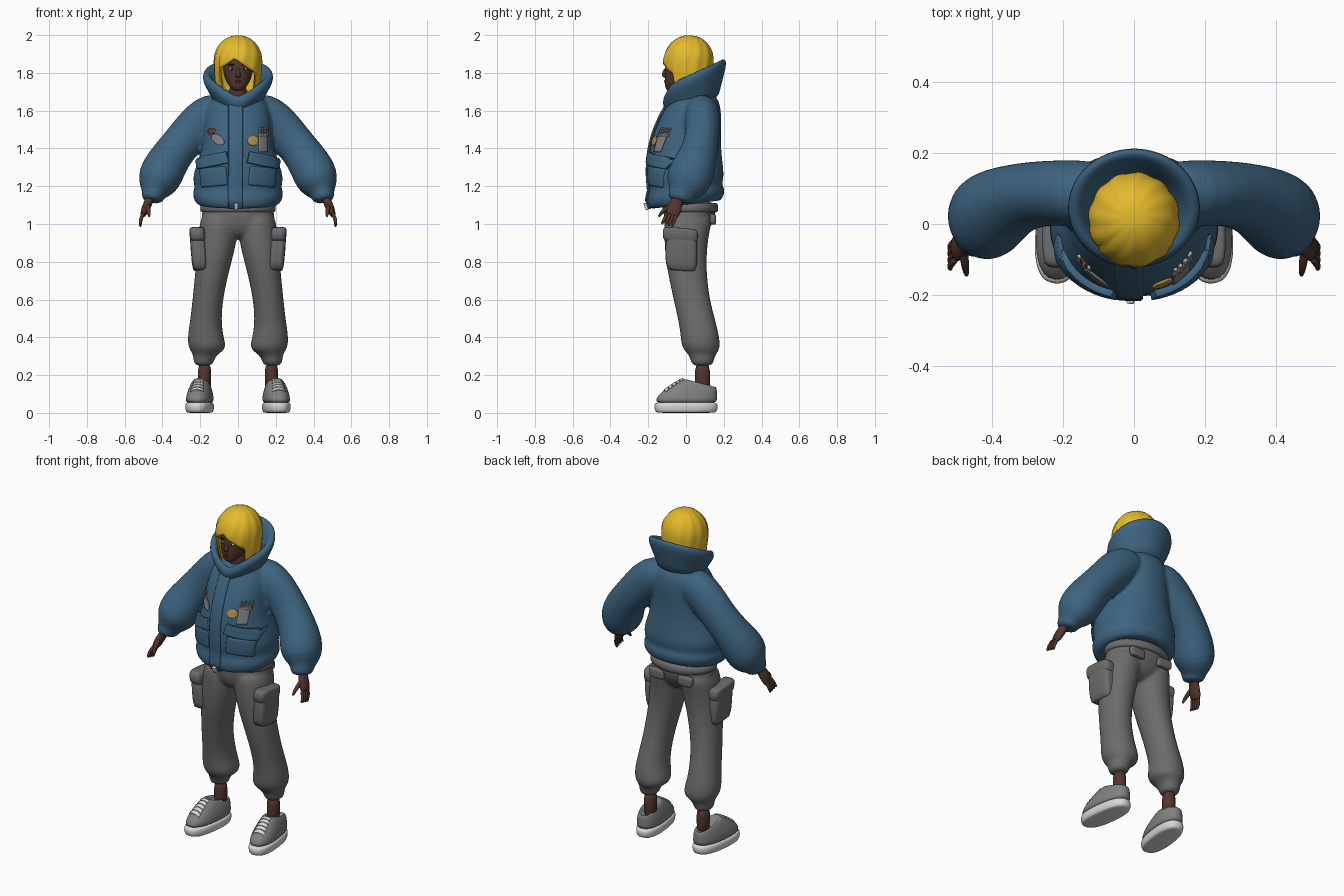
import bpy, bmesh, math
from mathutils import Vector, Matrix
from mathutils.bvhtree import BVHTree

cube = bpy.data.objects.get("Cube")
if cube:
    bpy.data.objects.remove(cube, do_unlink=True)

def material(name, *rgb):
    m = bpy.data.materials.new(name)
    m.use_nodes = True
    m.diffuse_color = (*rgb, 1)
    m.node_tree.nodes["Principled BSDF"].inputs["Base Color"].default_value = (*rgb, 1)
    return m

BLUE = material("jacket blue", .048, .127, .215)
YELLOW = material("hair yellow", .78, .49, .025)
SKIN = material("dark skin", .085, .036, .026)
GREY = material("trouser grey", .15, .15, .15)
SHOE = material("shoe grey", .22, .22, .22)
WHITE = material("sole white", .68, .68, .66)
OCHRE = material("patch ochre", .45, .29, .06)
CREAM = material("patch cream", .5, .45, .35)
RUST = material("lip rust", .13, .04, .03)
DARK = material("brow dark", .02, .012, .01)

def finish(name, bm, mat, subdiv):
    bmesh.ops.recalc_face_normals(bm, faces=bm.faces)
    me = bpy.data.meshes.new(name)
    bm.to_mesh(me)
    bm.free()
    me.shade_smooth()
    me.materials.append(mat)
    ob = bpy.data.objects.new(name, me)
    bpy.context.collection.objects.link(ob)
    mod = ob.modifiers.new("round", 'SUBSURF')
    mod.levels = mod.render_levels = subdiv
    return ob

def skin(name, rows, mat, wrap=True, caps=(0, -1), subdiv=1):
    """Mesh over successive rows of points."""
    bm = bmesh.new()
    rows = [[bm.verts.new(p) for p in row] for row in rows]
    for a, b in zip(rows, rows[1:]):
        for i in range(0 if wrap else 1, len(a)):
            bm.faces.new((a[i - 1], a[i], b[i], b[i - 1]))
    for k in caps:
        bm.faces.new(rows[k])
    return finish(name, bm, mat, subdiv)

def thicken(ob, thick, offset, aim):
    """Turn an open sheet away from the aim and give it thickness."""
    if sum(f.normal.dot(aim) for f in ob.data.polygons) > 0:
        ob.data.flip_normals()
    sol = ob.modifiers.new("thickness", 'SOLIDIFY')
    sol.thickness, sol.offset = thick, offset

def tube(name, frames, mat, n, power, s):
    """Closed skin over rings given as centre and two half-axes."""
    def bend(c):
        return math.copysign(abs(c) ** (2 / power), c)
    turns = [math.tau * i / n for i in range(n)]
    rows = [[p + u * bend(math.cos(a)) + v * bend(math.sin(a)) for a in turns] for p, u, v in frames]
    return skin(name, [[(s * q.x, q.y, q.z) for q in row] for row in rows], mat)

def loft(name, rows, mat, n=28, power=2.0, s=1):
    """Stack of ellipses: (cx, cy, cz, rx, ry[, tilt])."""
    return tube(name, [(Vector(r[:3]), Vector((r[3], 0, 0)), Vector((0, r[4], r[4] * sum(r[5:])))) for r in rows], mat, n, power, s)

def sweep(name, rows, mat, n=16, s=1):
    """Tube along a path: (x, y, z, radius across, radius front to back)."""
    pts, frames = [Vector(r[:3]) for r in rows], []
    for k, (p, r) in enumerate(zip(pts, rows)):
        t = (pts[min(k + 1, len(pts) - 1)] - pts[max(k - 1, 0)]).normalized()
        v = (Vector((0, 1, 0)) - t * t.y).normalized()
        frames.append((p, t.cross(v) * r[3], v * r[4]))
    return tube(name, frames, mat, n, 2, s)

def ball(name, x, y, z, rx, ry, rz, mat):
    loft(name, [(x, y, z + rz * k, rx * w, ry * w) for k, w in ((-1, .2), (-.6, .8), (0, 1), (.6, .8), (1, .2))], mat, 12)

def fuse(name, parts, mat):
    """Merge overlapping parts into one soft skin."""
    bm = bmesh.new()
    for ob in parts:
        bm.from_mesh(ob.data)
        bpy.data.objects.remove(ob, do_unlink=True)
    ob = finish(name, bm, mat, 1)
    mesh = ob.modifiers.new("fuse", 'REMESH')
    mesh.mode, mesh.voxel_size, mesh.use_smooth_shade = 'VOXEL', .01, True
    ob.modifiers.new("soften", 'SMOOTH').iterations = 3

def surface(ob):
    return BVHTree.FromObject(ob, bpy.context.evaluated_depsgraph_get())

def plate(name, tree, x, z, w, h, mat, thick=.006, turn=0, disc=False, n=8, down=False):
    """Panel laid on a surface from the front, or from above."""
    rows, rot = [], Matrix.Rotation(turn, 2)
    aim = Vector((0, 0, -1)) if down else Vector((0, 1, 0))
    for j in range(n + 1):
        rows.append([])
        for i in range(n + 1):
            u, v = 2 * i / n - 1, 2 * j / n - 1
            if disc:
                u, v = u * math.sqrt(1 - v * v / 2), v * math.sqrt(1 - u * u / 2)
            p = Vector((x, z)) + rot @ Vector((u * w / 2, v * h / 2))
            start = Vector((p.x, p.y, 1)) if down else Vector((p.x, -1, p.y))
            rows[-1].append(tree.ray_cast(start, aim)[0] or tree.find_nearest(start)[0])
    ob = skin(name, rows, mat, False, (), 0)
    thicken(ob, thick, 1, aim)
    if thick > .01:
        ob.modifiers.new("soft edge", 'BEVEL').width = .006
    return ob

# Jacket body with gathered hem, higher at the back
jacket = loft("jacket_body", [
    (0, 0, 1.11, .17, .15, .12), (0, -.002, 1.094, .21, .185, .12), (0, -.002, 1.13, .237, .205, .12), (0, 0, 1.17, .242, .205, .1),
    (0, 0, 1.192, .226, .188, .08), (0, 0, 1.24, .243, .202, .04), (0, -.002, 1.3, .225, .199), (0, -.005, 1.4, .19, .19),
    (0, .01, 1.5, .18, .175), (0, .03, 1.58, .178, .158), (0, .045, 1.65, .155, .133), (0, .045, 1.7, .11, .1)], BLUE, 36, 2.15)
body = surface(jacket)
# Tall padded collar, dipping to a V in front
collar = loft("collar", [
    (0, .05, 1.62, .125, .12, .25), (0, .048, 1.68, .142, .135, .32), (0, .045, 1.73, .172, .158, .42), (0, .045, 1.775, .191, .172, .46),
    (0, .045, 1.805, .18, .16, .46), (0, .045, 1.802, .153, .14, .46), (0, .035, 1.76, .128, .122, .45), (0, .03, 1.65, .09, .09, .3)], BLUE, 36)
for v in collar.data.vertices:
    if v.co.y < .02 and v.co.z > 1.62:
        v.co.z -= .06 * max(0, 1 - abs(v.co.x) / .13)
# Placket, zip and chest patches
plate("front_placket", body, -.013, 1.365, .075, .565, BLUE, .014, n=12)
plate("zip_pull", body, -.01, 1.1, .022, .025, WHITE, .022)
plate("ochre_patch", body, .078, 1.44, .056, .05, OCHRE, disc=True)
plate("grey_patch", body, .13, 1.43, .045, .1, SHOE)
plate("right_grey_patch", body, -.105, 1.445, .075, .045, SHOE, turn=-.6, disc=True)
plate("rust_patch", body, -.138, 1.492, .035, .03, RUST, disc=True)
for i in range(4):
    for j in range(4):
        plate("patch_dot", body, .115 + .013 * i, 1.465 + .013 * j, .008, .007, CREAM, .008, n=1)
        if i < 3 and j < 3:
            plate("right_patch_dot", body, -.15 + .013 * i, 1.475 + .013 * j, .007, .006, CREAM, .008, n=1)
# Trouser seat and waistband
seat = loft("trouser_seat", [(0, .02, 1.14, .18, .135), (0, .02, 1.05, .197, .142), (0, .01, .98, .19, .122),
                             (0, .005, .94, .13, .09), (0, .005, .92, .07, .06)], GREY)
loft("waistband", [(0, .022, 1.06, .19, .14), (0, .022, 1.063, .203, .15), (0, .022, 1.11, .2, .148), (0, .022, 1.113, .185, .14)], GREY)

jacket_parts, trouser_parts = [jacket], [seat]
for s, side in ((1, "left"), (-1, "right")):
    # Pocket with flap, and puffed sleeve
    plate(side + "_pocket", body, s * .127, 1.25, .14, .1, BLUE, .011, -.1 * s)
    plate(side + "_pocket_flap", body, s * .13, 1.335, .16, .06, BLUE, .02, -.22 * s)
    jacket_parts.append(sweep(side + "_sleeve", [
        (.06, .08, 1.605, .08, .08), (.13, .085, 1.595, .107, .095), (.2, .088, 1.54, .115, .093), (.285, .085, 1.445, .103, .092),
        (.35, .065, 1.365, .106, .103), (.402, .033, 1.28, .12, .122), (.428, .004, 1.212, .11, .122), (.445, -.015, 1.168, .068, .08),
        (.45, -.028, 1.15, .06, .068), (.456, -.035, 1.115, .056, .066)], BLUE, 24, s))
    # Hand
    sweep(side + "_hand", [(.455, -.035, 1.16, .026, .03), (.47, -.045, 1.125, .023, .029), (.485, -.06, 1.09, .024, .04),
                           (.5, -.07, 1.055, .019, .039), (.505, -.075, 1.04, .01, .03)], SKIN, 14, s)
    for i in range(4):
        y = -.045 - .018 * i
        sweep(side + "_finger", [(.499, y, 1.065, .01, .01), (.513, y - .012, 1.03, .011, .011),
                                 (.518, y - .022, 1.005 + .003 * i, .009, .009), (.515, y - .03, .982 + .005 * i, .006, .006)], SKIN, 8, s)
    sweep(side + "_thumb", [(.48, -.06, 1.11, .015, .015), (.477, -.1, 1.085, .014, .014), (.472, -.13, 1.06, .011, .011),
                            (.47, -.147, 1.035, .006, .006)], SKIN, 8, s)
    # Trouser leg with gathered cuff
    trouser_parts.append(loft(side + "_trouser_leg", [
        (.1, .015, 1.06, .09, .125), (.103, .01, 1.0, .1, .125), (.108, .0, .92, .105, .116), (.128, .0, .8, .094, .107),
        (.145, .013, .7, .086, .101), (.16, .03, .6, .081, .096), (.17, .055, .5, .082, .098), (.173, .072, .42, .092, .101),
        (.165, .078, .36, .102, .104), (.163, .083, .33, .09, .092), (.175, .085, .308, .062, .07), (.182, .087, .28, .055, .062),
        (.182, .087, .245, .047, .055)], GREY, 28, 2.1, s))
    # Cargo pocket and rear flap
    for part, x, y, z, rx, ry, rz in (("cargo_pocket", .208, -.025, .85, .042, .085, .1), ("cargo_flap", .215, -.03, .942, .042, .094, .038),
                                      ("rear_flap", .095, .142, 1.025, .05, .017, .028)):
        loft(side + "_" + part, [(x + k * rz * .08, y, z + k * rz, rx * w, ry * w, -.08)
                                 for k, w in ((-1, .8), (-.85, 1), (.85, 1), (1, .8))], GREY, 28, 4, s)
    # Shoe with white laces, turned slightly outwards, and ankle
    loft(side + "_ankle", [(.177, .087, .1, .035, .044), (.177, .087, .18, .035, .04), (.177, .087, .27, .038, .042)], SKIN, 16, 2, s)
    sole = loft(side + "_shoe_sole", [(0, 0, 0, .058, .15), (0, 0, .003, .068, .163), (0, 0, .03, .073, .171), (0, 0, .053, .07, .167),
                                      (0, 0, .056, .06, .15)], WHITE, 28, 2.5)
    upper = loft(side + "_shoe_upper", [
        (0, 0, .045, .07, .167), (0, .003, .075, .07, .163), (0, .016, .102, .066, .15, -.05), (0, .042, .13, .058, .123, -.12),
        (0, .068, .156, .047, .095, -.25), (0, .075, .163, .038, .08, -.27), (0, .08, .13, .03, .06, -.2)], SHOE, 28, 2.4)
    top = surface(upper)
    laces = [plate(side + "_lace", top, 0, -.105 + .02 * i, .068 - .004 * i, .016, WHITE, .005, n=4, down=True) for i in range(5)]
    for ob in [sole, upper] + laces:
        ob.rotation_euler.z, ob.location.x = s * .12, s * .203
    # Eye and brow
    ball(side + "_eye", s * .033, -.1, 1.822, .015, .011, .0075, WHITE)
    ball(side + "_iris", s * .032, -.109, 1.822, .006, .004, .007, DARK)
    ball(side + "_brow", s * .035, -.104, 1.843, .02, .009, .005, DARK)
fuse("jacket", jacket_parts, BLUE)
fuse("trousers", trouser_parts, GREY)

# Head and face
loft("head", [(0, -.075, 1.705, .02, .022), (0, -.066, 1.715, .034, .042), (0, -.045, 1.74, .056, .068), (0, -.032, 1.77, .07, .08),
              (0, -.02, 1.81, .08, .092), (0, -.008, 1.86, .082, .1), (0, .005, 1.92, .07, .085), (0, .01, 1.95, .04, .05)], SKIN, 28, 2.1)
loft("neck", [(0, 0, 1.58, .06, .06), (0, -.005, 1.66, .048, .052), (0, -.01, 1.76, .048, .055)], SKIN, 16)
sweep("nose", [(0, -.102, 1.828, .008, .008), (0, -.113, 1.805, .01, .012), (0, -.117, 1.787, .017, .015), (0, -.106, 1.775, .012, .008)], SKIN, 12)
ball("upper_lip", 0, -.108, 1.757, .02, .01, .006, RUST)
ball("lower_lip", 0, -.106, 1.748, .018, .01, .007, RUST)

# Bob hair: columns of strands ending at a swept fringe in front
rows, n = [], 72
for j in range(15):
    rows.append([])
    t = .06 + .067 * j
    for a in (math.tau * i / n for i in range(n)):
        x, y = math.sin(a), -math.cos(a)
        end = 1.875 - .085 * abs(x + .15) if y < 0 and abs(x) < .8 else 1.67
        z = 2.0 - (2.0 - end) * t ** 1.6
        up = max(0, (z - 1.86) / .14)
        r = math.sqrt(1 - up * up) if up else 1 - .18 * ((1.86 - z) / .19) ** 2
        r *= 1 + .018 * math.sin(12 * a + 6 * t)
        rows[-1].append((x * .128 * r, .012 + .006 * up + y * .133 * r, z))
thicken(skin("bob_hair", rows, YELLOW, True, (0,), 0), .012, -1, Vector((0, 0, -1)))
